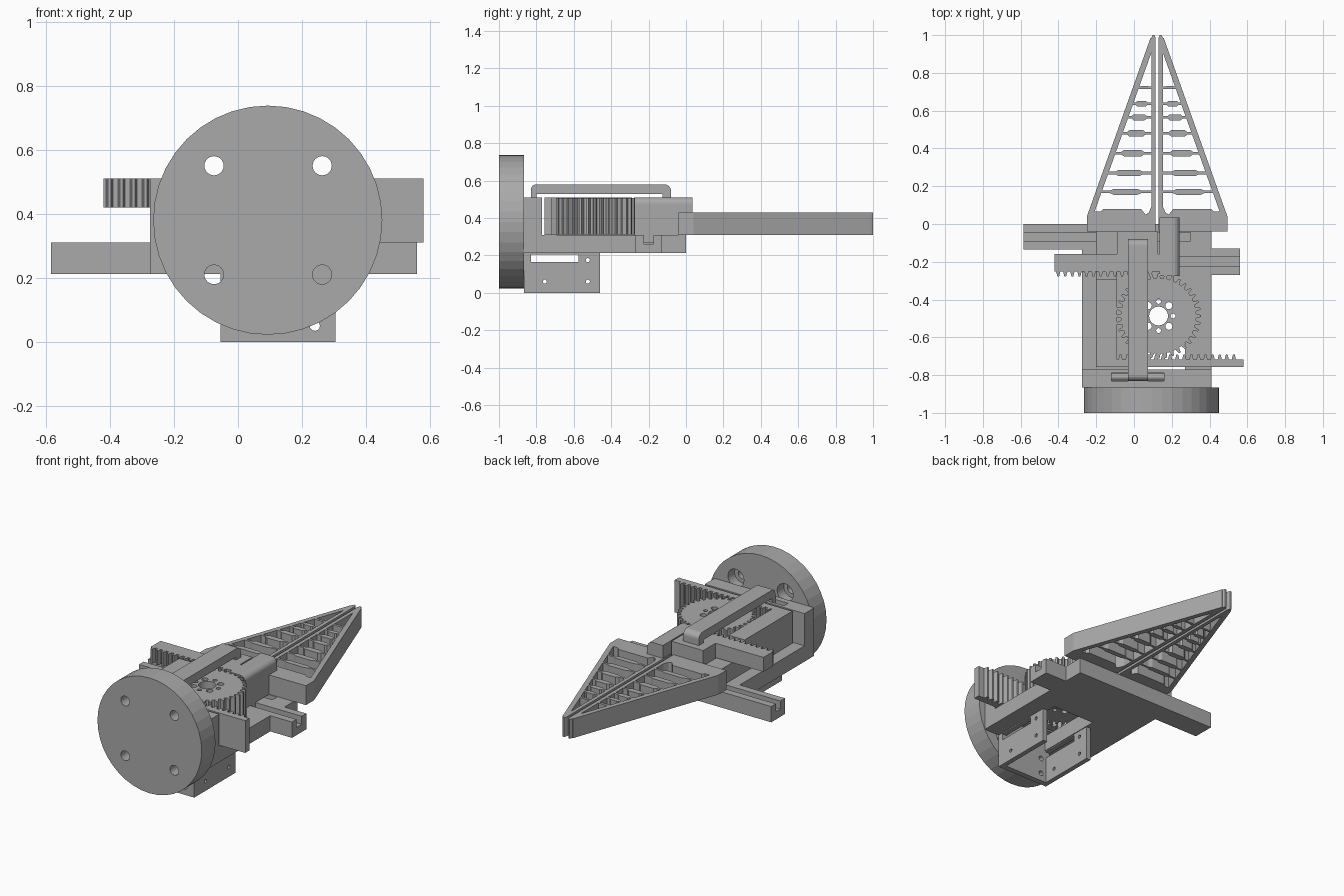
import bpy, bmesh, math
from mathutils import Vector

if "Cube" in bpy.data.objects:
    bpy.data.objects.remove(bpy.data.objects["Cube"])

grey = bpy.data.materials.new("plain grey")
grey.diffuse_color = (0.40, 0.40, 0.40, 1)
grey.use_nodes = True
grey.node_tree.nodes["Principled BSDF"].inputs["Base Color"].default_value = grey.diffuse_color


def prism(name, pts, lo, hi, axis='z'):
    """Extrude a 2D outline along an axis."""
    place = {'z': lambda a, b, h: (a, b, h),
             'y': lambda a, b, h: (a, h, b),
             'x': lambda a, b, h: (h, a, b)}[axis]
    bm = bmesh.new()
    low = [bm.verts.new(place(a, b, lo)) for a, b in pts]
    top = [bm.verts.new(place(a, b, hi)) for a, b in pts]
    bm.faces.new(low)
    bm.faces.new(top)
    n = len(pts)
    for i in range(n):
        j = (i + 1) % n
        bm.faces.new((low[i], low[j], top[j], top[i]))
    bmesh.ops.recalc_face_normals(bm, faces=bm.faces)
    me = bpy.data.meshes.new(name)
    bm.to_mesh(me)
    bm.free()
    me.materials.append(grey)
    ob = bpy.data.objects.new(name, me)
    bpy.context.collection.objects.link(ob)
    return ob


def box(name, x0, x1, y0, y1, z0, z1):
    return prism(name, [(x0, y0), (x1, y0), (x1, y1), (x0, y1)], z0, z1)


def circle(cx, cy, r, n=24):
    return [(cx + r * math.cos(2 * math.pi * i / n),
             cy + r * math.sin(2 * math.pi * i / n)) for i in range(n)]


def arc(cx, cy, r, a0, a1, n=5):
    return [(cx + r * math.cos(math.radians(a0 + (a1 - a0) * i / n)),
             cy + r * math.sin(math.radians(a0 + (a1 - a0) * i / n))) for i in range(n + 1)]


def cut(ob, cutters):
    for c in cutters:
        m = ob.modifiers.new("cut", 'BOOLEAN')
        m.operation = 'DIFFERENCE'
        m.solver = 'EXACT'
        m.object = c
        bpy.context.view_layer.objects.active = ob
        bpy.ops.object.modifier_apply(modifier=m.name)
        bpy.data.objects.remove(c)


# Round mounting flange with counterbored bolt holes
flange = prism("mounting_flange", circle(0.093, 0.38, 0.358, 40), -1.0, -0.865, 'y')
holes = []
for hx in (-0.075, 0.263):
    for hz in (0.21, 0.55):
        holes.append(prism("cutter", circle(hx, hz, 0.03), -1.1, -0.8, 'y'))
        holes.append(prism("cutter", circle(hx, hz, 0.055), -0.93, -0.8, 'y'))
cut(flange, holes)

# Body floor with the two slide arms, rail slots and motor opening
floor = prism("body_floor", [(-0.275, -0.865), (0.41, -0.865), (0.41, -0.27), (0.56, -0.27),
                             (0.56, -0.13), (0.41, -0.13), (0.41, 0), (-0.585, 0),
                             (-0.585, -0.135), (-0.275, -0.135)], 0.212, 0.31)
cut(floor, [box("cutter", -0.7, 0.3, -0.09, -0.045, 0.26, 0.4),
            box("cutter", -0.15, 0.7, -0.225, -0.175, 0.26, 0.4),
            box("cutter", -0.02, 0.27, -0.83, -0.40, 0.1, 0.4)])

# Rear wall with the strap slot
wall = box("rear_wall", -0.275, 0.41, -0.865, -0.77, 0.31, 0.51)
cut(wall, [box("cutter", -0.12, 0.16, -0.83, -0.79, 0.42, 0.6)])

# Motor bracket: two drilled side walls and an end plate, open below
for name, x0 in (("bracket_wall_left", -0.055), ("bracket_wall_right", 0.275)):
    side = box(name, x0, x0 + 0.03, -0.865, -0.46, 0, 0.212)
    cs = [box("cutter", x0 - 0.1, x0 + 0.1, -0.83, -0.575, 0.165, 0.205)]
    for hy, hz in ((-0.755, 0.06), (-0.525, 0.06), (-0.525, 0.175)):
        cs.append(prism("cutter", circle(hy, hz, 0.011, 12), x0 - 0.1, x0 + 0.1, 'x'))
    cut(side, cs)
plate = box("bracket_end_plate", -0.025, 0.275, -0.865, -0.83, 0, 0.212)
cut(plate, [prism("cutter", circle(hx, hz, 0.016, 12), -0.95, -0.8, 'y')
            for hx in (0.01, 0.24) for hz in (0.05, 0.15)])

# Drive gear
N, gx, gy = 36, 0.13, -0.487
pts = []
for i in range(N):
    for f, r in ((-0.30, 0.200), (-0.13, 0.225), (0.13, 0.225), (0.30, 0.200)):
        a = 2 * math.pi * (i + f) / N
        pts.append((gx + r * math.cos(a), gy + r * math.sin(a)))
gear = prism("drive_gear", pts, 0.312, 0.508)
cs = [prism("cutter", circle(gx, gy, 0.05), 0.2, 0.6)]
for i in range(8):
    a = math.pi * i / 4
    cs.append(prism("cutter", circle(gx + 0.077 * math.cos(a), gy + 0.077 * math.sin(a),
                                     0.019 if i % 2 else 0.013, 12), 0.2, 0.6))
cut(gear, cs)


def rack(name, x0, x1, back, root, tip, z0, z1, pitch=0.0375):
    p = [(x1, back), (x0, back), (x0, root)]
    for i in range(int((x1 - x0) / pitch)):
        s = x0 + i * pitch
        p += [(s + pitch * f, y) for f, y in ((0.2, root), (0.37, tip), (0.63, tip), (0.8, root))]
    p.append((x1, root))
    return prism(name, p, z0, z1)


# Racks on both sides of the gear
rack("upper_rack", -0.42, 0.14, -0.16, -0.252, -0.277, 0.42, 0.51)
rack("lower_rack", -0.09, 0.58, -0.757, -0.717, -0.692, 0.31, 0.51)

# Left carriage: block, low arm passing under the rack, tall arm to the rear rack
box("left_carriage_block", -0.09, 0.127, -0.16, -0.04, 0.31, 0.51)
box("left_carriage_low_arm", -0.2, -0.09, -0.29, -0.04, 0.31, 0.415)
box("left_carriage_tall_arm", -0.2, -0.09, -0.757, -0.29, 0.31, 0.51)

# Right carriage: block with rounded top edge and a rail tongue
prism("right_carriage_block", [(0.135, 0.31), (0.242, 0.31)] + arc(0.207, 0.475, 0.035, 0, 90)
      + [(0.135, 0.51)], -0.275, 0.035, 'y')
box("right_rail_tongue", 0.14, 0.242, -0.225, -0.175, 0.27, 0.31)
box("left_rail_tongue", -0.2, 0.12, -0.09, -0.045, 0.27, 0.31)

# Strap across the top, with its rear foot
strap = arc(-0.115, 0.545, 0.035, 0, 90) + arc(-0.8, 0.55, 0.03, 90, 180)
strap = [(-0.08, 0.51)] + strap + [(-0.83, 0.45), (-0.8, 0.45), (-0.8, 0.528),
                                   (-0.125, 0.528), (-0.125, 0.51)]
prism("top_strap", strap, -0.032, 0.075, 'x')
prism("strap_foot", circle(-0.81, 0.475, 0.018, 16), -0.12, 0.16, 'x')

# Two mirrored fingers: base, inner bar, sloped outer bar and lobed ribs
ZL, ZH, MID = 0.31, 0.43, 0.1225


def outer(y):
    return 0.372 - (y - 0.04) * 0.3566


def inner(y):
    return outer(y) - 0.032


for side, s in (("left", -1), ("right", 1)):
    def part(name, pts):
        return prism(side + "_finger_" + name, [(MID + s * u, y) for u, y in pts], ZL, ZH)

    part("inner_bar", [(0.008, -0.04), (0.031, -0.04), (0.031, 0.985), (0.024, 1.0),
                       (0.014, 1.0), (0.008, 0.985)])
    part("base", [(0.031, -0.04), (0.372, -0.04), (0.372, 0.04), (inner(0.065), 0.065),
                  (0.30, 0.065), (0.285, 0.08), (0.085, 0.08), (0.062, 0.05),
                  (0.045, 0.06), (0.031, 0.09)])
    part("outer_bar", [(0.372, 0.04), (outer(0.985), 0.985), (0.031, 0.985),
                       (0.031, 0.905), (inner(0.065), 0.065)])
    for i, (y, h) in enumerate(((0.17, 0.016), (0.27, 0.017), (0.375, 0.018), (0.48, 0.017),
                                (0.565, 0.016), (0.637, 0.014), (0.722, 0.008))):
        a, b, t = 0.031, inner(y) + 0.004, 0.007
        w = b - a
        prof = [(a, t), (a + 0.2 * w, t), (a + 0.28 * w, h), (a + 0.74 * w, h),
                (a + 0.82 * w, t), (b, t)]
        part("rib_%d" % (i + 1), [(u, y - d) for u, d in prof] + [(u, y + d) for u, d in prof[::-1]])
